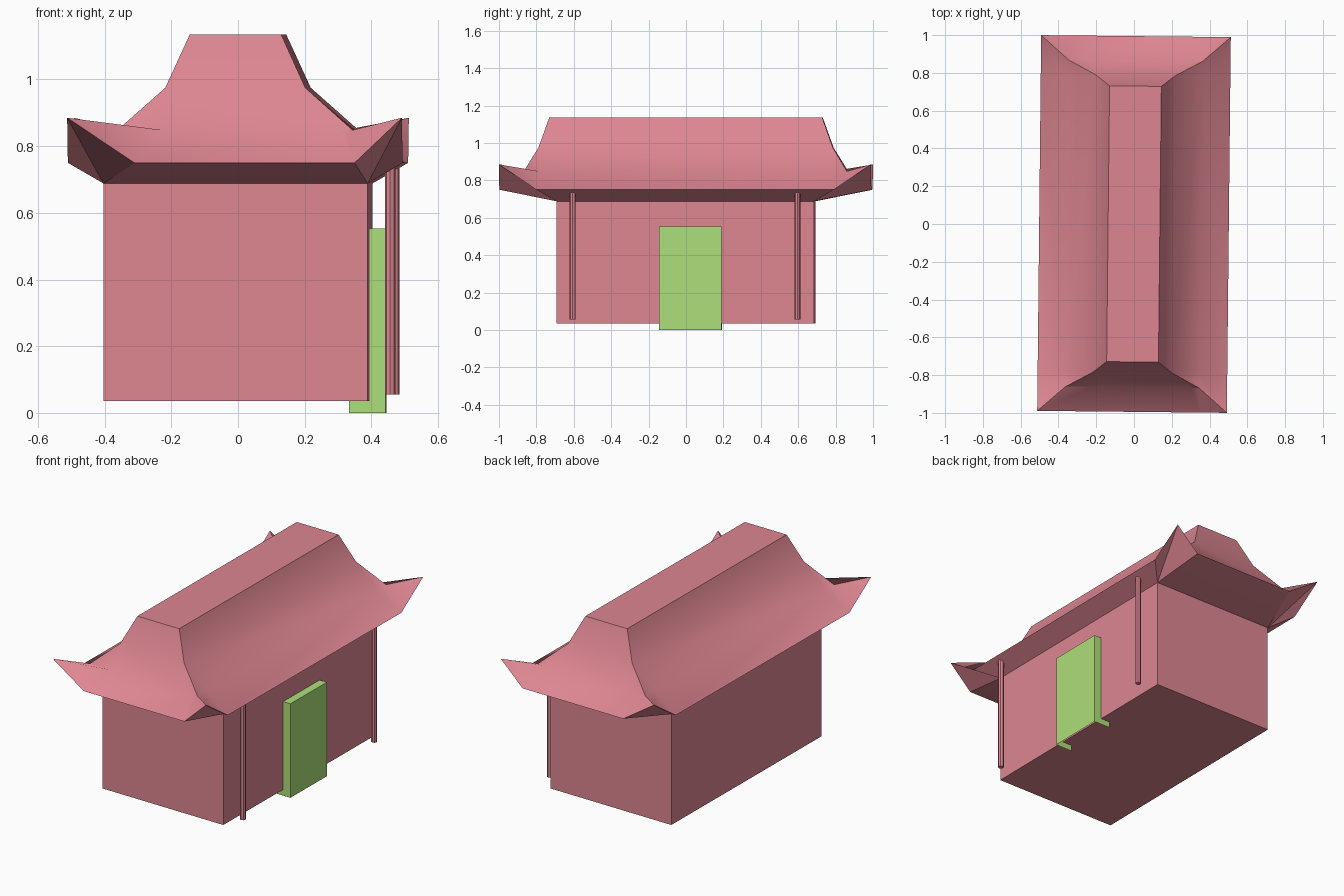
import bpy, bmesh, math

if "Cube" in bpy.data.objects:
    bpy.data.objects.remove(bpy.data.objects["Cube"])

TURN = math.radians(-0.6)   # the whole building sits very slightly turned


def material(name, rgb):
    m = bpy.data.materials.new(name)
    m.diffuse_color = (*rgb, 1)
    m.use_nodes = True
    m.node_tree.nodes["Principled BSDF"].inputs["Base Color"].default_value = m.diffuse_color
    return m


pink = material("pink", (0.73, 0.24, 0.285))
green = material("green", (0.42, 0.74, 0.195))


def finish(name, bm, mat, recalc=True):
    if recalc:
        bmesh.ops.recalc_face_normals(bm, faces=bm.faces)
    mesh = bpy.data.meshes.new(name)
    bm.to_mesh(mesh)
    bm.free()
    mesh.materials.append(mat)
    ob = bpy.data.objects.new(name, mesh)
    ob.rotation_euler.z = TURN
    bpy.context.collection.objects.link(ob)
    return ob


def box(lo, hi):
    bm = bmesh.new()
    bmesh.ops.create_cube(bm, size=1)
    for v in bm.verts:
        v.co = [(a + b) / 2 + c * (b - a) for a, b, c in zip(lo, hi, v.co)]
    return bm


# Walls
finish("walls", box((-0.396, -0.688, 0.035), (0.396, 0.688, 0.688)), pink)

# Doorway: shell open at the bottom and the back
bm = box((0.335, -0.14, 0.0), (0.4435, 0.195, 0.553))
bm.normal_update()
bmesh.ops.delete(bm, geom=[f for f in bm.faces if f.normal.z < -0.5 or f.normal.x < -0.5],
                 context='FACES')
finish("door", bm, green, recalc=False)

# Porch columns
for name, y in (("front_column", -0.601), ("back_column", 0.601)):
    bm = bmesh.new()
    bmesh.ops.create_cone(bm, cap_ends=True, segments=8, radius1=0.016, radius2=0.016, depth=0.68)
    bmesh.ops.translate(bm, verts=bm.verts, vec=(0.4625, y, 0.395))
    finish(name, bm, pink)

# Roof: rings of points running round the building, from wall top to ridge
CORNERS = [(-1, -1), (1, -1), (1, 1), (-1, 1)]
bm = bmesh.new()


def ring4(hx, hy, z):
    return [bm.verts.new((sx * hx, sy * hy, z)) for sx, sy in CORNERS]


def ring12(hx, hy, z, tip_z, xs, y_in):
    """Each corner has a tip with a point on the eave either side of it."""
    out = []
    for i, (sx, sy) in enumerate(CORNERS):
        on_end = (xs[0] if sx < 0 else xs[1], sy * hy, z)
        on_side = (sx * hx, sy * y_in, z)
        trio = [on_side, (sx * hx, sy * hy, tip_z), on_end]
        out += [bm.verts.new(p) for p in (trio if i % 2 == 0 else trio[::-1])]
    return out


wall = ring4(0.396, 0.688, 0.688)
eave = ring12(0.502, 0.9945, 0.75, 0.885, (-0.30, 0.36), 0.795)
hip = ring12(0.353, 0.864, 0.848, 0.848, (-0.216, 0.31), 0.78)
upper = ring4(0.21, 0.787, 0.975)
ridge = ring4(0.137, 0.73, 1.135)

for i in range(12):
    j = (i + 1) % 12
    bm.faces.new((eave[i], eave[j], hip[j], hip[i]))
for c in range(4):
    d, k = (c + 1) % 4, 3 * c
    e1, e2, e3, e4 = [(k + n) % 12 for n in (1, 2, 3, 4)]
    # underside: two corner triangles and a long strip
    bm.faces.new((eave[k], eave[e1], wall[c]))
    bm.faces.new((eave[e1], eave[e2], wall[c]))
    bm.faces.new((eave[e2], eave[e3], wall[d], wall[c]))
    # curved slope
    bm.faces.new((hip[e1], hip[e2], hip[e3], hip[e4], upper[d], upper[c]))
    bm.faces.new((upper[c], upper[d], ridge[d], ridge[c]))
bm.faces.new(ridge)
bm.faces.new(wall[::-1])
roof = finish("roof", bm, pink)

bpy.ops.object.select_all(action='DESELECT')
roof.select_set(True)
bpy.context.view_layer.objects.active = roof
bpy.ops.object.shade_smooth_by_angle(angle=math.radians(30))
